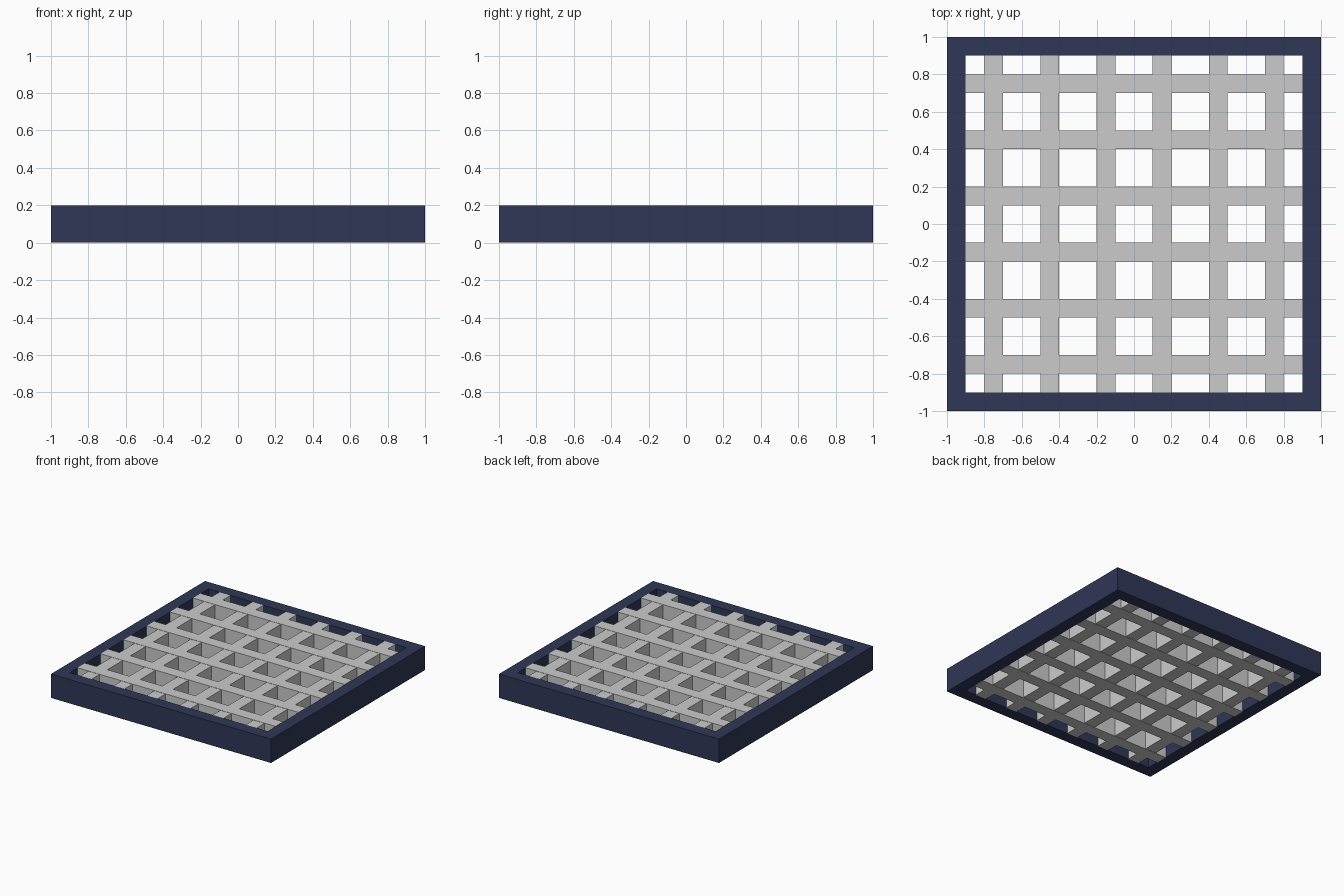
import bpy
import bmesh
from mathutils import Matrix

if "Cube" in bpy.data.objects:
    bpy.data.objects.remove(bpy.data.objects["Cube"])

EPS = 0.002  # tiny step that keeps overlapping faces apart


def add_box(bm, x, y, z):
    """Add a box spanning the given (min, max) ranges."""
    spans = (x, y, z)
    centre = [(a + b) / 2 for a, b in spans]
    size = [b - a for a, b in spans]
    bmesh.ops.create_cube(
        bm, size=1, matrix=Matrix.Translation(centre) @ Matrix.Diagonal((*size, 1)))


def finish(bm, name):
    bmesh.ops.recalc_face_normals(bm, faces=bm.faces[:])
    mesh = bpy.data.meshes.new(name)
    bm.to_mesh(mesh)
    bm.free()
    obj = bpy.data.objects.new(name, mesh)
    bpy.context.collection.objects.link(obj)
    return obj


# Square outer frame: a ring profile raised into a wall
bm = bmesh.new()
corners = [(-1, -1), (1, -1), (1, 1), (-1, 1)]
rings = [[bm.verts.new((cx * r, cy * r, z)) for cx, cy in corners]
         for r, z in ((1, EPS), (1, 0.2 - EPS), (0.9, 0.2 - EPS), (0.9, EPS))]
for i in range(4):
    a, b = rings[i], rings[(i + 1) % 4]
    for j in range(4):
        k = (j + 1) % 4
        bm.faces.new((a[j], a[k], b[k], b[j]))
frame = finish(bm, "outer_frame")
navy = bpy.data.materials.new("navy")
navy.diffuse_color = (0.03, 0.038, 0.095, 1)
navy.use_nodes = True
navy.node_tree.nodes["Principled BSDF"].inputs["Base Color"].default_value = navy.diffuse_color
frame.data.materials.append(navy)

# Grate bars in both directions
positions = [-0.75 + 0.3 * i for i in range(6)]
bm = bmesh.new()
for p in positions:
    add_box(bm, (-0.9, 0.9), (p - 0.05, p + 0.05), (0, 0.2))
finish(bm, "cross_bars")

bm = bmesh.new()
for p in positions:
    add_box(bm, (p - 0.05, p + 0.05), (-0.9, 0.9), (EPS, 0.2 - EPS))
finish(bm, "long_bars")
